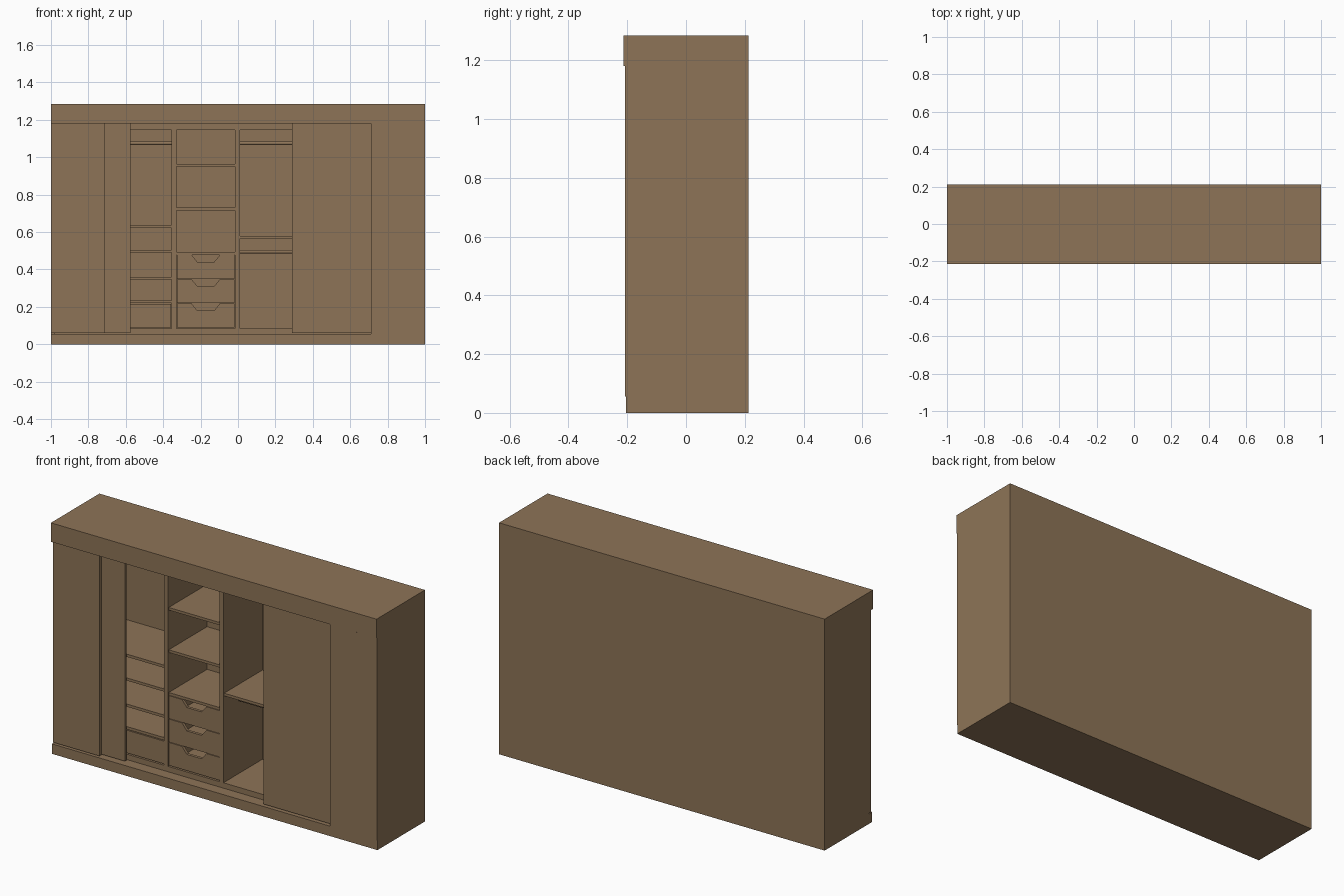
import bpy, math

if "Cube" in bpy.data.objects:
    bpy.data.objects.remove(bpy.data.objects["Cube"])

wood = bpy.data.materials.new("brown_wood")
wood.diffuse_color = (0.27, 0.175, 0.095, 1)
wood.use_nodes = True
wood.node_tree.nodes["Principled BSDF"].inputs["Base Color"].default_value = wood.diffuse_color


def make(name, verts, faces):
    me = bpy.data.meshes.new(name)
    me.from_pydata(verts, [], faces)
    me.materials.append(wood)
    ob = bpy.data.objects.new(name, me)
    bpy.context.collection.objects.link(ob)
    return ob


def box(name, x0, x1, y0, y1, z0, z1):
    verts = [(x, y, z) for z in (z0, z1) for x, y in ((x0, y0), (x1, y0), (x1, y1), (x0, y1))]
    faces = [(3, 2, 1, 0), (4, 5, 6, 7), (0, 1, 5, 4), (1, 2, 6, 5), (2, 3, 7, 6), (3, 0, 4, 7)]
    return make(name, verts, faces)


def front_profile(name, pts, y0, y1):
    """Extrude an outline, counter-clockwise in x/z, along y."""
    n = len(pts)
    verts = [(x, y, z) for y in (y0, y1) for x, z in pts]
    faces = [tuple(range(n)), tuple(reversed(range(n, 2 * n)))]
    faces += [(i, i + n, (i + 1) % n + n, (i + 1) % n) for i in range(n)]
    return make(name, verts, faces)


def rail(name, x0, x1, z):
    bpy.ops.mesh.primitive_cylinder_add(vertices=16, radius=0.01, depth=x1 - x0,
                                        location=((x0 + x1) / 2, 0, z),
                                        rotation=(0, math.pi / 2, 0))
    ob = bpy.context.object
    ob.name = name
    ob.data.materials.append(wood)
    bpy.ops.object.shade_smooth_by_angle()


def drawer(name, x0, x1, z0, z1):
    # front with trapezoid finger notch, then an open tray behind it
    c, t = (x0 + x1) / 2, 0.015
    front_profile(name + "_front",
                  [(x0, z0), (x1, z0), (x1, z1), (c + 0.075, z1), (c + 0.045, z1 - 0.037),
                   (c - 0.045, z1 - 0.037), (c - 0.075, z1), (x0, z1)], -0.138, -0.122)
    top = z1 - 0.04
    box(name + "_bottom", x0 + t, x1 - t, -0.122, 0.18, z0 + 0.01, z0 + 0.02)
    box(name + "_left_side", x0 + 0.005, x0 + t, -0.122, 0.18, z0 + 0.01, top)
    box(name + "_right_side", x1 - t, x1 - 0.005, -0.122, 0.18, z0 + 0.01, top)
    box(name + "_back", x0 + t, x1 - t, 0.17, 0.18, z0 + 0.02, top)


# outer case
box("plinth", -1, 1, -0.205, 0.212, 0, 0.055)
box("top_fascia", -1, 1, -0.213, 0.212, 1.18, 1.285)
box("back_panel", -0.98, 0.98, 0.2, 0.212, 0.055, 1.18)
box("left_end", -1, -0.98, -0.175, 0.212, 0.055, 1.18)
box("right_end", 0.98, 1, -0.19, 0.212, 0.055, 1.18)

# sliding doors
box("left_outer_door", -1, -0.715, -0.195, -0.175, 0.06, 1.18)
box("left_inner_door", -0.98, -0.575, -0.172, -0.155, 0.06, 1.18)
box("right_outer_door", 0.71, 1, -0.208, -0.19, 0.055, 1.18)
box("right_inner_door", 0.29, 0.75, -0.19, -0.172, 0.06, 1.18)

# inner carcass
box("carcass_floor", -0.98, 0.98, -0.142, 0.2, 0.055, 0.085)
box("carcass_ceiling", -0.98, 0.98, -0.142, 0.2, 1.145, 1.18)
box("left_divider", -0.355, -0.33, -0.142, 0.2, 0.085, 1.145)
box("right_divider", -0.015, 0.01, -0.142, 0.2, 0.085, 1.145)

# shelves in each bay: (top heights)
for bay, x0, x1, tops in (("left", -0.98, -0.355, (0.637, 0.505, 0.36, 0.235)),
                          ("middle", -0.33, -0.015, (0.965, 0.73, 0.493)),
                          ("right", 0.01, 0.98, (0.58,))):
    for i, z in enumerate(tops):
        box(f"{bay}_shelf_{i + 1}", x0, x1, -0.136, 0.2, z - 0.015, z)

# drawers
for i in range(3):
    z = 0.09 + 0.13 * i
    drawer(f"middle_drawer_{i + 1}", -0.327, -0.018, z, z + 0.127)
drawer("left_drawer", -0.977, -0.358, 0.09, 0.216)

# hanging rails
rail("left_hanging_rail", -0.98, -0.355, 1.075)
rail("right_upper_rail", 0.01, 0.98, 1.075)
rail("right_lower_rail", 0.01, 0.98, 0.495)
